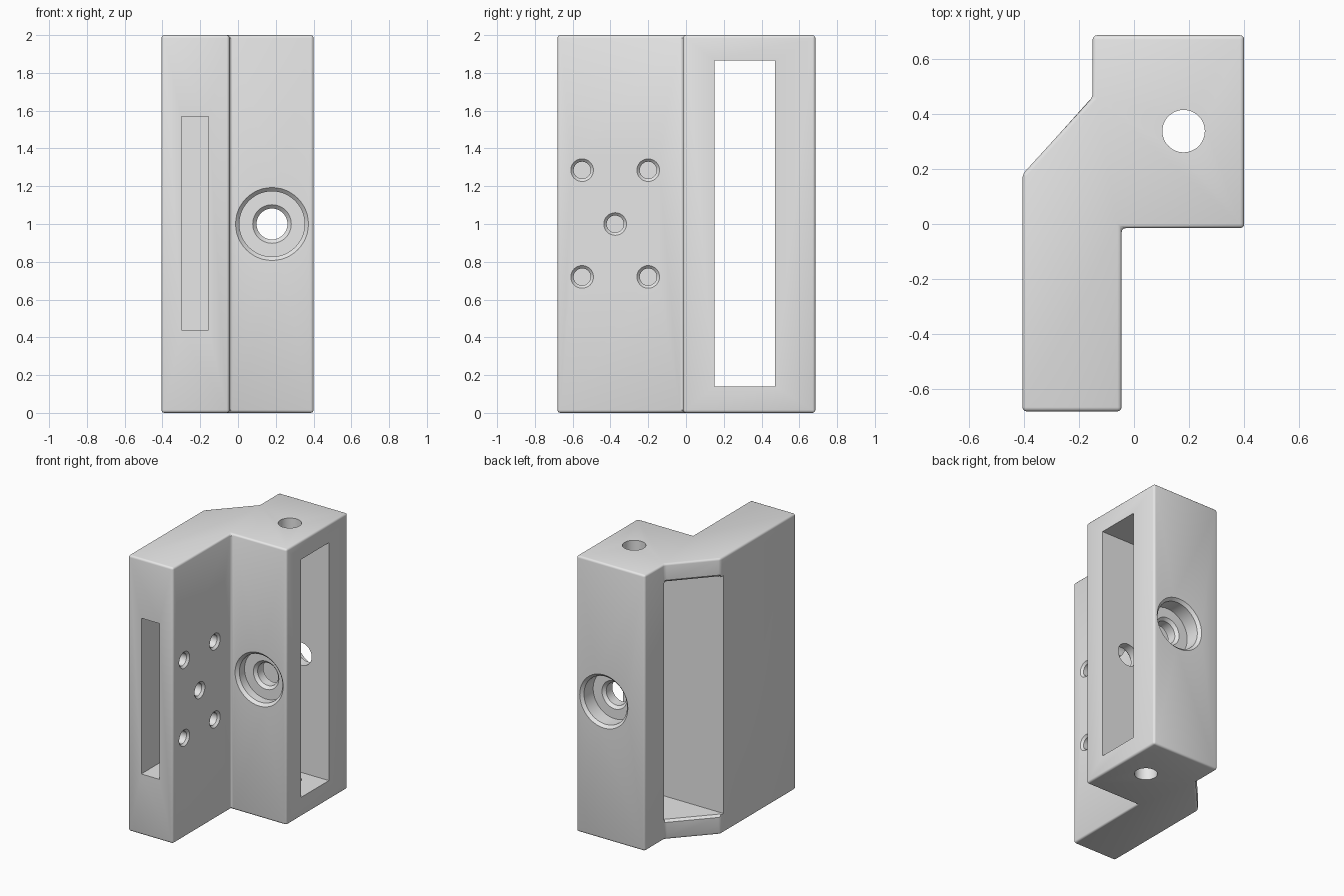
import bpy
import bmesh
import math
from mathutils import Vector, Matrix

cube = bpy.data.objects.get("Cube")
if cube:
    bpy.data.objects.remove(cube, do_unlink=True)

grey = bpy.data.materials.new("plain grey")
grey.use_nodes = True
COLOUR = (0.8, 0.8, 0.8, 1)
grey.diffuse_color = COLOUR
for node in grey.node_tree.nodes:
    if node.type == 'BSDF_PRINCIPLED':
        node.inputs["Base Color"].default_value = COLOUR


def to_object(name, bm):
    bmesh.ops.recalc_face_normals(bm, faces=bm.faces)
    mesh = bpy.data.meshes.new(name)
    bm.to_mesh(mesh)
    bm.free()
    mesh.materials.append(grey)
    obj = bpy.data.objects.new(name, mesh)
    bpy.context.collection.objects.link(obj)
    return obj


def prism(name, outline, bottom, top):
    """Vertical extrusion of a plan outline."""
    bm = bmesh.new()
    face = bm.faces.new([bm.verts.new((x, y, bottom)) for x, y in outline])
    grown = bmesh.ops.extrude_face_region(bm, geom=[face])
    verts = [v for v in grown["geom"] if isinstance(v, bmesh.types.BMVert)]
    bmesh.ops.translate(bm, verts=verts, vec=(0, 0, top - bottom))
    return to_object(name, bm)


def block(name, x0, x1, y0, y1, z0, z1):
    return prism(name, [(x0, y0), (x1, y0), (x1, y1), (x0, y1)], z0, z1)


def turned(name, origin, direction, profile, sides=48):
    """Stepped round cutter from (radius, depth) pairs along a direction."""
    bm = bmesh.new()
    rings = []
    for r, d in profile:
        angles = [2 * math.pi * i / sides for i in range(sides)]
        rings.append([bm.verts.new((r * math.cos(a), r * math.sin(a), d))
                      for a in angles])
    for a, b in zip(rings, rings[1:]):
        for i in range(sides):
            j = (i + 1) % sides
            bm.faces.new((a[i], a[j], b[j], b[i]))
    bm.faces.new(rings[0])
    bm.faces.new(rings[-1])
    turn = Vector(direction).to_track_quat('Z', 'Y').to_matrix().to_4x4()
    bm.transform(Matrix.Translation(origin) @ turn)
    return to_object(name, bm)


def apply_modifier(obj, mod):
    bpy.context.view_layer.objects.active = obj
    bpy.ops.object.modifier_apply(modifier=mod.name)


def cut(obj, cutter):
    cutter.hide_render = True
    mod = obj.modifiers.new("cut", 'BOOLEAN')
    mod.operation = 'DIFFERENCE'
    mod.solver = 'EXACT'
    mod.object = cutter
    apply_modifier(obj, mod)
    bpy.data.objects.remove(cutter, do_unlink=True)


# Bracket body with softly rounded outer edges
body = prism("bracket_body", [
    (-0.405, -0.68), (-0.045, -0.68), (-0.045, -0.015), (0.4, -0.015),
    (0.4, 0.685), (-0.15, 0.685), (-0.15, 0.46), (-0.405, 0.18)], 0, 2)
bevel = body.modifiers.new("round", 'BEVEL')
bevel.width = 0.015
bevel.segments = 3
bevel.limit_method = 'ANGLE'
bevel.angle_limit = math.radians(30)
apply_modifier(body, bevel)

# Tall window across the body
WINDOW_LOW, WINDOW_HIGH = 0.14, 1.865
cut(body, block("window_cutter", -0.6, 0.6, 0.15, 0.47, WINDOW_LOW, WINDOW_HIGH))

# Softened window edges on the slanted side
start, end = Vector((-0.15, 0.46, 0)), Vector((-0.405, 0.18, 0))
for z in (WINDOW_LOW, WINDOW_HIGH):
    cut(body, turned("edge_cutter", start + Vector((0, 0, z)), end - start,
                     [(0.016, 0), (0.016, (end - start).length)], sides=4))

# Narrow pocket in the front of the arm
cut(body, block("pocket_cutter", -0.3, -0.155, -0.8, -0.08, 0.44, 1.57))

# Vertical rod hole
cut(body, turned("rod_cutter", (0.18, 0.337, -0.1), (0, 0, 1),
                 [(0.077, 0), (0.077, 2.2)]))

# Counterbored bolt holes, front and back
for y, way, seat in ((-0.015, 1, 0.08), (0.685, -1, 0.125)):
    cut(body, turned("bolt_cutter", (0.18, y, 1), (0, way, 0), [
        (0.213, -0.02), (0.173, 0.02), (0.173, seat), (0.102, seat),
        (0.082, seat + 0.02), (0.082, 0.25)]))

# Five chamfered screw holes from the arm's side into the pocket
for y, z in ((-0.55, 0.72), (-0.2, 0.72), (-0.375, 1.0),
             (-0.55, 1.285), (-0.2, 1.285)):
    cut(body, turned("screw_cutter", (-0.045, y, z), (-1, 0, 0),
                     [(0.08, -0.02), (0.045, 0.015), (0.045, 0.18)], sides=32))

bpy.ops.object.select_all(action='DESELECT')
body.select_set(True)
bpy.context.view_layer.objects.active = body
bpy.ops.object.shade_smooth_by_angle(angle=math.radians(32))
